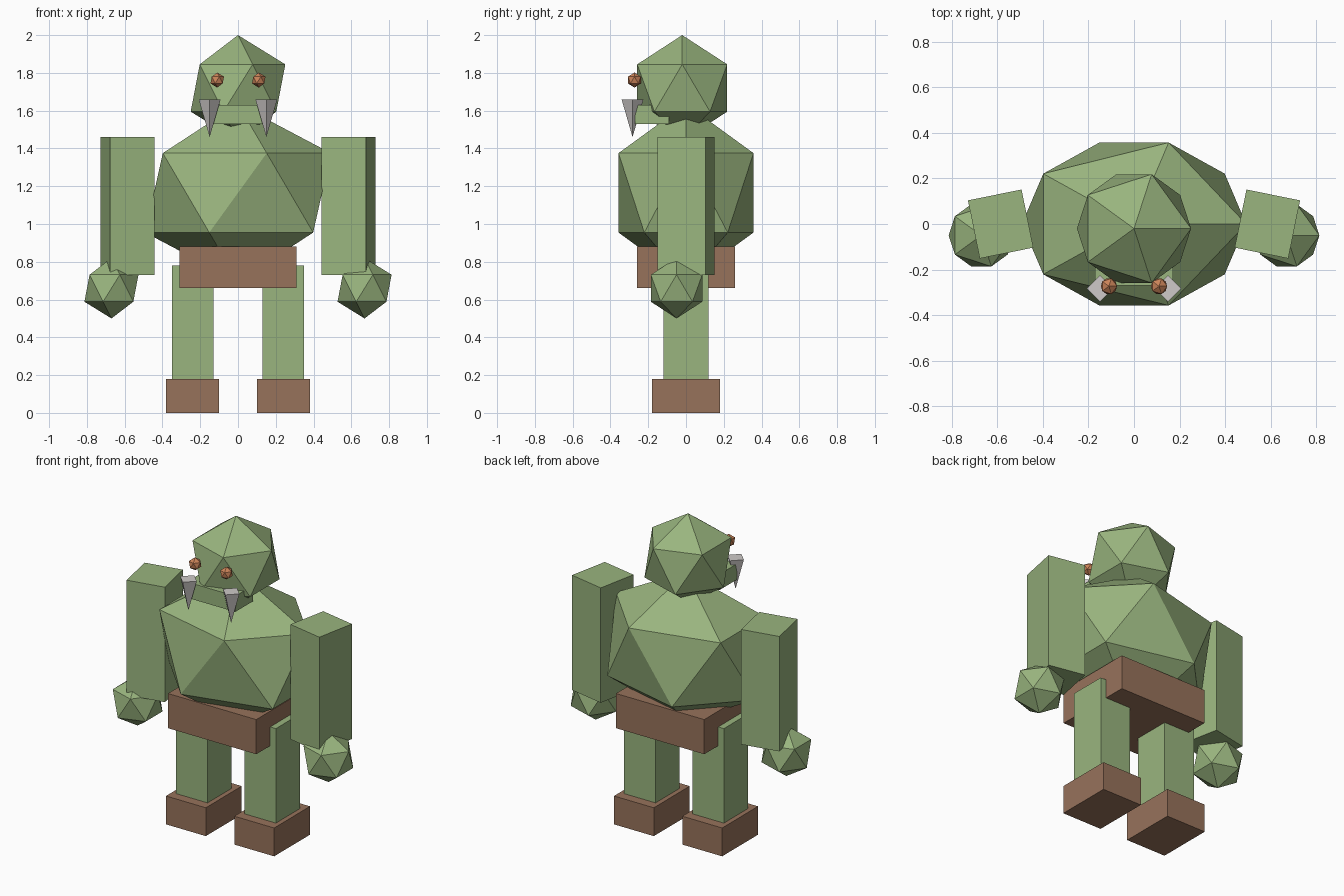
import bpy
from mathutils import Matrix

cube = bpy.data.objects.get("Cube")
if cube:
    bpy.data.objects.remove(cube, do_unlink=True)


def make_material(name, rgb):
    mat = bpy.data.materials.new(name)
    mat.use_nodes = True
    colour = (*rgb, 1.0)
    mat.diffuse_color = colour
    mat.node_tree.nodes["Principled BSDF"].inputs["Base Color"].default_value = colour
    return mat


skin = make_material("green skin", (0.32, 0.46, 0.21))
leather = make_material("brown leather", (0.31, 0.17, 0.105))
ivory = make_material("pale tusk", (0.62, 0.59, 0.58))
amber = make_material("amber eye", (0.6, 0.23, 0.1))


def finish(name, mat, scale=(1, 1, 1)):
    """Name the active object, bake its scale and give it one colour."""
    obj = bpy.context.object
    obj.name = name
    obj.data.name = name
    obj.data.transform(Matrix.Diagonal((*scale, 1.0)))
    obj.data.materials.append(mat)
    return obj


def box(name, mat, centre, size, turn=0.0):
    bpy.ops.mesh.primitive_cube_add(size=1, location=centre, rotation=(0, 0, turn))
    return finish(name, mat, size)


def ball(name, mat, centre, radii):
    bpy.ops.mesh.primitive_ico_sphere_add(subdivisions=1, radius=1, location=centre)
    return finish(name, mat, radii)


def spike(name, mat, centre, radius, height):
    bpy.ops.mesh.primitive_cone_add(vertices=4, radius1=0, radius2=radius,
                                    depth=height, location=centre)
    return finish(name, mat)


# Trunk and head
ball("torso", skin, (0, 0, 1.165), (0.55, 0.42, 0.47))
box("loincloth", leather, (0, 0, 0.77), (0.62, 0.52, 0.22))
ball("head", skin, (0, -0.02, 1.72), (0.28, 0.28, 0.28))
box("jaw", skin, (0, -0.18, 1.58), (0.34, 0.18, 0.10))

# Paired parts
for side, s in (("left", 1), ("right", -1)):
    ball(f"{side}_eye", amber, (s * 0.11, -0.273, 1.762), (0.04, 0.04, 0.04))
    spike(f"{side}_tusk", ivory, (s * 0.15, -0.283, 1.56), 0.058, 0.2)
    box(f"{side}_arm", skin, (s * 0.585, 0, 1.095), (0.24, 0.26, 0.73), -s * 0.2)
    ball(f"{side}_fist", skin, (s * 0.67, -0.05, 0.66), (0.16, 0.16, 0.16))
    box(f"{side}_leg", skin, (s * 0.24, 0, 0.48), (0.22, 0.24, 0.6))
    box(f"{side}_boot", leather, (s * 0.24, 0, 0.09), (0.28, 0.36, 0.18))
